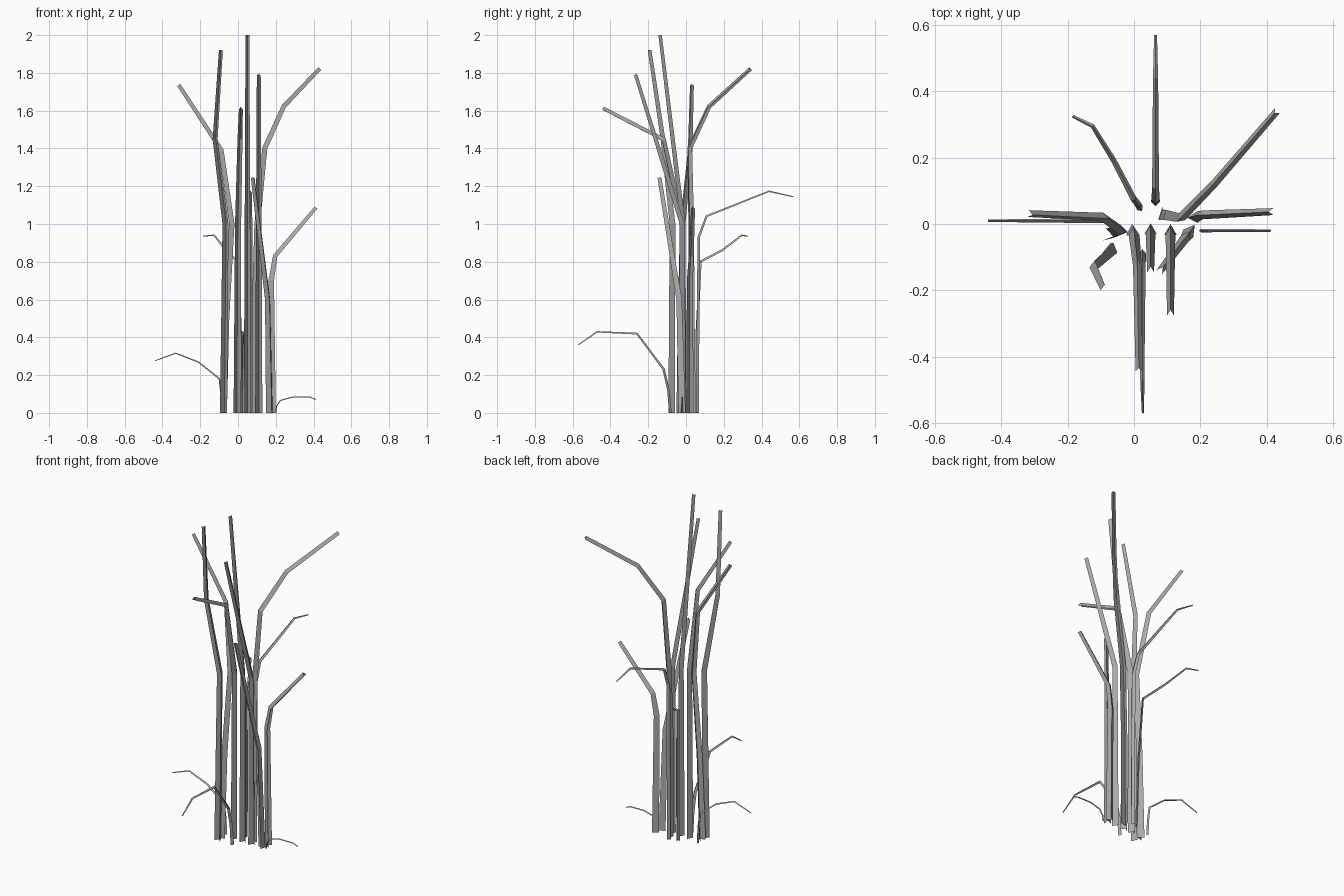
import bpy
import math
from mathutils import Vector

if "Cube" in bpy.data.objects:
    bpy.data.objects.remove(bpy.data.objects["Cube"])

UP = Vector((0, 0, 1))
grey = bpy.data.materials.new("dark_grey")
grey.diffuse_color = (.4, .4, .4, 1)
grey.use_nodes = True
grey.node_tree.nodes["Principled BSDF"].inputs["Base Color"].default_value = grey.diffuse_color


def stem(name, path, r0, r1, depth=1.0, power=1.0):
    """Tapering folded blade: V section, ridge inside, open outside."""
    pts = [Vector(p) for p in path]
    out = pts[-1] - pts[0]
    out.z = 0
    side0 = UP.cross(out.normalized())
    last = len(pts) - 1
    verts = []
    for i, p in enumerate(pts):
        if i == 0:
            t = UP.copy()
        elif i == last:
            t = (p - pts[i - 1]).normalized()
        else:
            t = ((p - pts[i - 1]).normalized() + (pts[i + 1] - p).normalized()).normalized()
        s = (side0 - t * side0.dot(t)).normalized()
        n = t.cross(s)
        r = r0 + (r1 - r0) * (i / last) ** power
        for deg in (-30, 90, 210):
            a = math.radians(deg)
            verts.append(p + s * (r * math.cos(a)) + n * (r * depth * math.sin(a)))
    faces = [(3 * i + k, 3 * i + k + 1, 3 * i + k + 4, 3 * i + k + 3)
             for i in range(last) for k in range(2)]
    mesh = bpy.data.meshes.new(name)
    mesh.from_pydata(verts, [], faces)
    mesh.materials.append(grey)
    obj = bpy.data.objects.new(name, mesh)
    bpy.context.collection.objects.link(obj)


# Tall upright stalks
tall = {
    "center_stalk": [(.05, -.02, 0), (.05, -.02, 1), (.05, -.14, 2)],
    "left_front_stalk": [(-.075, -.08, 0), (-.065, -.075, 1), (-.12, -.125, 1.45), (-.09, -.195, 1.92)],
    "right_front_stalk": [(.11, -.022, 0), (.11, -.025, 1), (.11, -.27, 1.79)],
    "left_stalk": [(-.08, -.035, 0), (-.065, -.03, .5), (-.035, -.02, 1), (-.09, .02, 1.39), (-.315, .03, 1.735)],
    "back_right_stalk": [(.09, .03, 0), (.09, .025, .6), (.1, .025, 1), (.14, .017, 1.4),
                         (.24, .12, 1.62), (.43, .34, 1.82)],
    "front_stalk": [(-.005, -.022, 0), (0, -.025, 1), (.01, -.12, 1.445), (.015, -.44, 1.61)],
    "short_front_stalk": [(.17, -.02, 0), (.16, -.035, .6), (.08, -.14, 1.245)],
    "short_right_stalk": [(.188, .02, 0), (.18, .02, .7), (.2, .027, .83), (.415, .037, 1.085)],
}
for name, path in tall.items():
    stem(name, path, .022, .012)

# Thin arching back shoots
stem("back_shoot", [(.065, .063, 0), (.065, .067, .6), (.065, .07, .93), (.065, .11, 1.04),
                    (.065, .44, 1.172), (.065, .57, 1.143)], .016, .005, .6, 2)
stem("back_left_shoot", [(.02, .045, 0), (.015, .055, .4), (0, .075, .8), (-.06, .19, .86),
                         (-.125, .295, .94), (-.185, .325, .935)], .012, .005, .6, 2)

# Low drooping shoots
low = {
    "low_front_shoot": [(.025, -.085, 0), (.025, -.095, .12), (.025, -.12, .23),
                        (.025, -.26, .418), (.025, -.47, .428), (.027, -.57, .36)],
    "low_left_shoot": [(-.085, .01, 0), (-.09, .01, .1), (-.1, .01, .18),
                       (-.21, .01, .268), (-.33, .01, .315), (-.44, .01, .275)],
    "low_right_shoot": [(.2, -.02, 0), (.205, -.02, .035), (.225, -.02, .065),
                        (.29, -.02, .083), (.38, -.02, .083), (.412, -.02, .07)],
}
for (name, path), r in zip(low.items(), (.013, .009, .006)):
    stem(name, path, r, .004, .7, 2)
